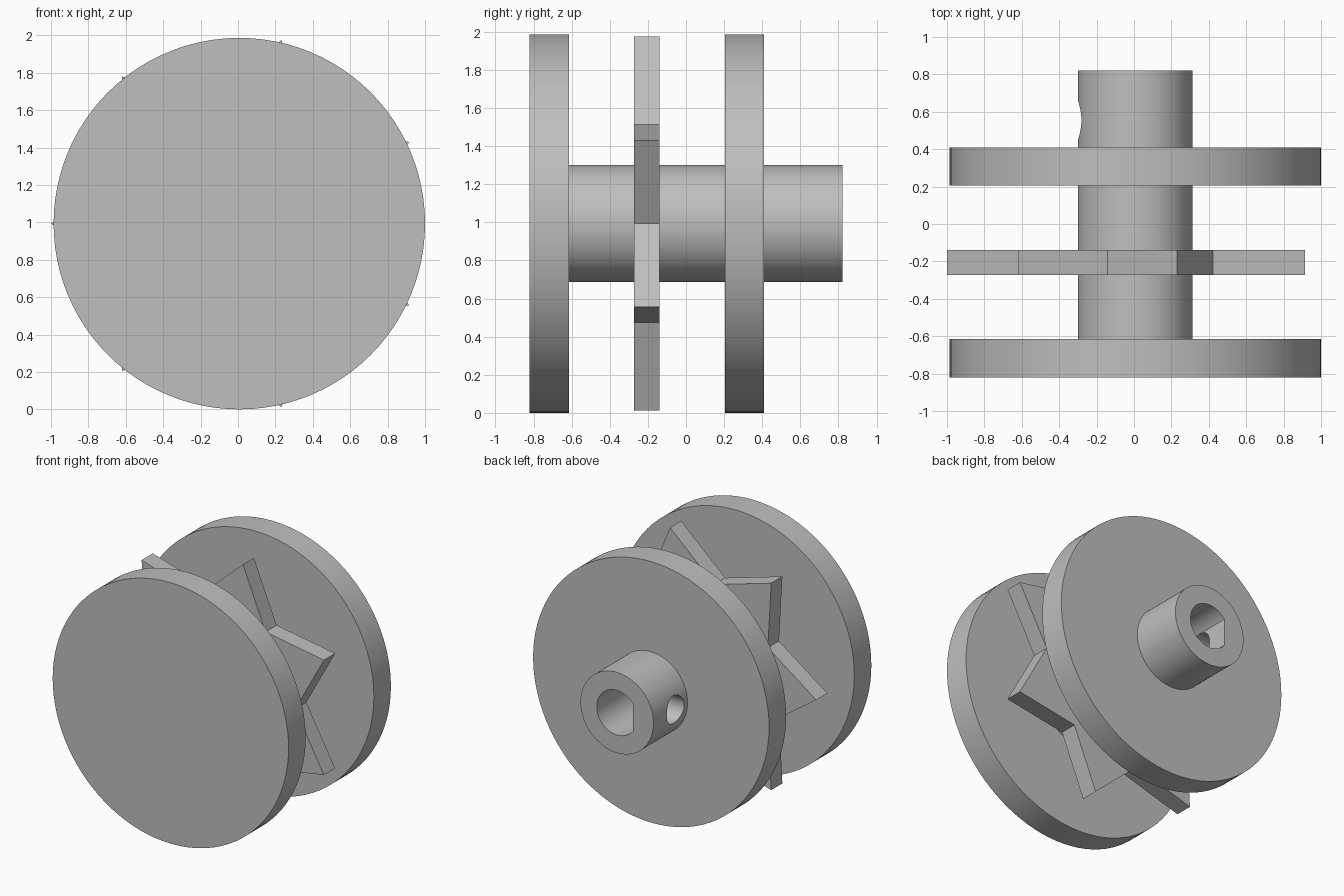
import bpy
import bmesh
from math import cos, sin, pi, radians
from mathutils import Matrix

cube = bpy.data.objects.get("Cube")
if cube:
    bpy.data.objects.remove(cube, do_unlink=True)

CENTRE_X, CENTRE_Z = 0.007, 0.993
DISC_R, SHAFT_R, BORE_R = 0.993, 0.307, 0.17

grey = bpy.data.materials.new("plain grey")
grey.diffuse_color = (0.52, 0.52, 0.52, 1)
grey.use_nodes = True
grey.node_tree.nodes["Principled BSDF"].inputs["Base Color"].default_value = (0.52, 0.52, 0.52, 1)


def circle(radius, count=96):
    return [(radius * cos(2 * pi * i / count), radius * sin(2 * pi * i / count))
            for i in range(count)]


def prism(name, profile, start, end):
    """Extrude an (x, z) profile along y, around the wheel axis."""
    bm = bmesh.new()
    face = bm.faces.new([bm.verts.new((x, start, z)) for x, z in profile])
    cap = bmesh.ops.extrude_face_region(bm, geom=[face])["geom"]
    moved = [v for v in cap if isinstance(v, bmesh.types.BMVert)]
    bmesh.ops.translate(bm, verts=moved, vec=(0, end - start, 0))
    bmesh.ops.recalc_face_normals(bm, faces=bm.faces)
    mesh = bpy.data.meshes.new(name)
    bm.to_mesh(mesh)
    bm.free()
    mesh.materials.append(grey)
    obj = bpy.data.objects.new(name, mesh)
    obj.location = (CENTRE_X, 0, CENTRE_Z)
    bpy.context.collection.objects.link(obj)
    return obj


def select(obj):
    bpy.ops.object.select_all(action="DESELECT")
    obj.select_set(True)
    bpy.context.view_layer.objects.active = obj


def cut(obj, cutter):
    mod = obj.modifiers.new("cut", "BOOLEAN")
    mod.operation = "DIFFERENCE"
    mod.solver = "EXACT"
    mod.object = cutter
    select(obj)
    bpy.ops.object.modifier_apply(modifier=mod.name)


# Two discs and the central shaft
front_disc = prism("front_disc", circle(DISC_R), -0.82, -0.615)
back_disc = prism("back_disc", circle(DISC_R), 0.205, 0.41)
shaft = prism("shaft", circle(SHAFT_R), -0.7, 0.82)

# Seven-pointed star wheel, one point towards -x
star_profile = []
for i in range(14):
    radius = 0.665 if i % 2 else 1.007
    star_profile.append((radius * cos(pi + i * pi / 7), radius * sin(pi + i * pi / 7)))
star_wheel = prism("star_wheel", star_profile, -0.272, -0.138)

# D-shaped blind bore with its flat on the -x side
d_profile = [(max(x, -0.135), z) for x, z in circle(BORE_R, 64) if x > -0.135]
half = (BORE_R ** 2 - 0.135 ** 2) ** 0.5
split = next(i for i in range(1, len(d_profile))
             if d_profile[i - 1][1] > 0 > d_profile[i][1] and d_profile[i][0] < 0)
d_profile[split:split] = [(-0.135, half), (-0.135, -half)]
bore_cutter = prism("bore_cutter", d_profile, 0.0, 0.9)
cut(shaft, bore_cutter)
cut(back_disc, bore_cutter)

# Set screw hole from the -x side into the bore
screw_cutter = prism("screw_cutter", circle(0.105, 48), 0.0, 0.45)
screw_cutter.data.transform(Matrix.Rotation(radians(90), 4, "Z"))
screw_cutter.location.y = 0.555
bpy.context.view_layer.update()
cut(shaft, screw_cutter)

for cutter in (bore_cutter, screw_cutter):
    bpy.data.objects.remove(cutter, do_unlink=True)

# Smooth round walls, sharp rims
for part in (front_disc, back_disc, shaft, star_wheel):
    select(part)
    bpy.ops.object.shade_smooth_by_angle(angle=radians(30))
